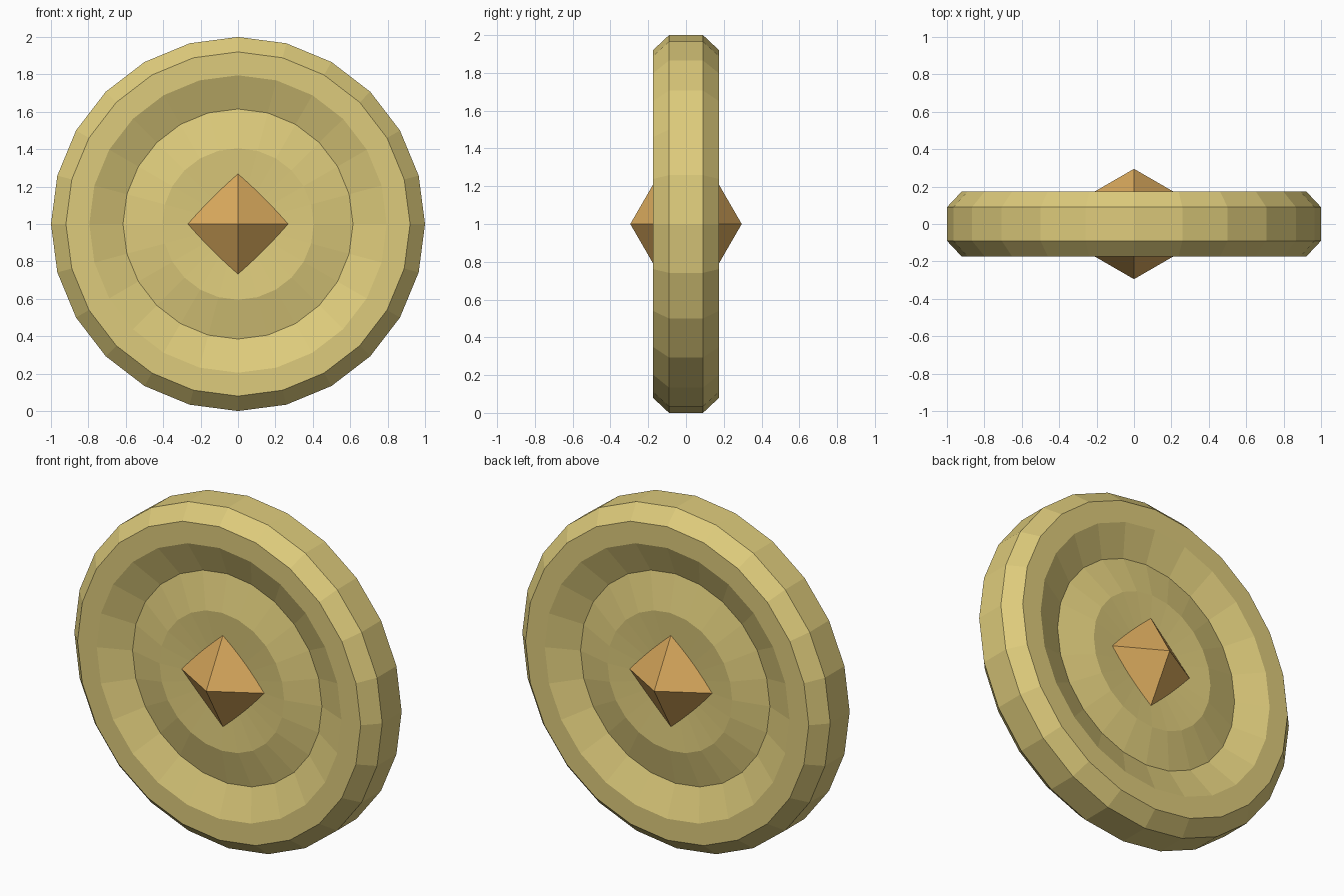
import bpy
from math import radians

cube = bpy.data.objects.get("Cube")
if cube:
    bpy.data.objects.remove(cube, do_unlink=True)


def make_material(name, rgb):
    mat = bpy.data.materials.new(name)
    mat.use_nodes = True
    color = (*rgb, 1.0)
    mat.diffuse_color = color
    mat.node_tree.nodes["Principled BSDF"].inputs["Base Color"].default_value = color
    return mat


def lathe(name, profile, sides, mat):
    """Spin (radius, depth) points, mirrored front to back, around the y axis."""
    points = profile + [(r, -d) for r, d in reversed(profile) if d > 0]
    mesh = bpy.data.meshes.new(name)
    mesh.from_pydata([(r, 0, d) for r, d in points], [(i, i + 1) for i in range(len(points) - 1)], [])
    obj = bpy.data.objects.new(name, mesh)
    bpy.context.collection.objects.link(obj)
    bpy.context.view_layer.objects.active = obj
    obj.select_set(True)
    spin = obj.modifiers.new("Spin", 'SCREW')
    spin.steps = spin.render_steps = sides
    spin.use_merge_vertices = True
    spin.use_smooth_shade = False
    bpy.ops.object.modifier_apply(modifier=spin.name)
    # Clean the poles and point the normals outward
    bpy.ops.object.mode_set(mode='EDIT')
    bpy.ops.mesh.select_all(action='SELECT')
    bpy.ops.mesh.remove_doubles(threshold=0.0005)
    bpy.ops.mesh.normals_make_consistent(inside=False)
    bpy.ops.object.mode_set(mode='OBJECT')
    obj.data.materials.clear()
    obj.data.materials.append(mat)
    # Stand upright with the faces toward front and back
    obj.rotation_euler = (radians(90), 0, 0)
    obj.location = (0, 0, 1)
    obj.select_set(False)
    return obj


gold = make_material("pale gold", (0.73, 0.60, 0.20))
amber = make_material("amber", (0.70, 0.40, 0.11))

# Disc: shallow dish, raised ring, groove, flat rim, bevelled edge
lathe("disc", [(0, 0.12), (0.405, 0.15), (0.615, 0.10), (0.795, 0.175),
               (0.92, 0.175), (1.0, 0.09)], 24, gold)

# Four-sided gem passing through the middle
lathe("centre_gem", [(0, 0.295), (0.51, 0)], 4, amber)
